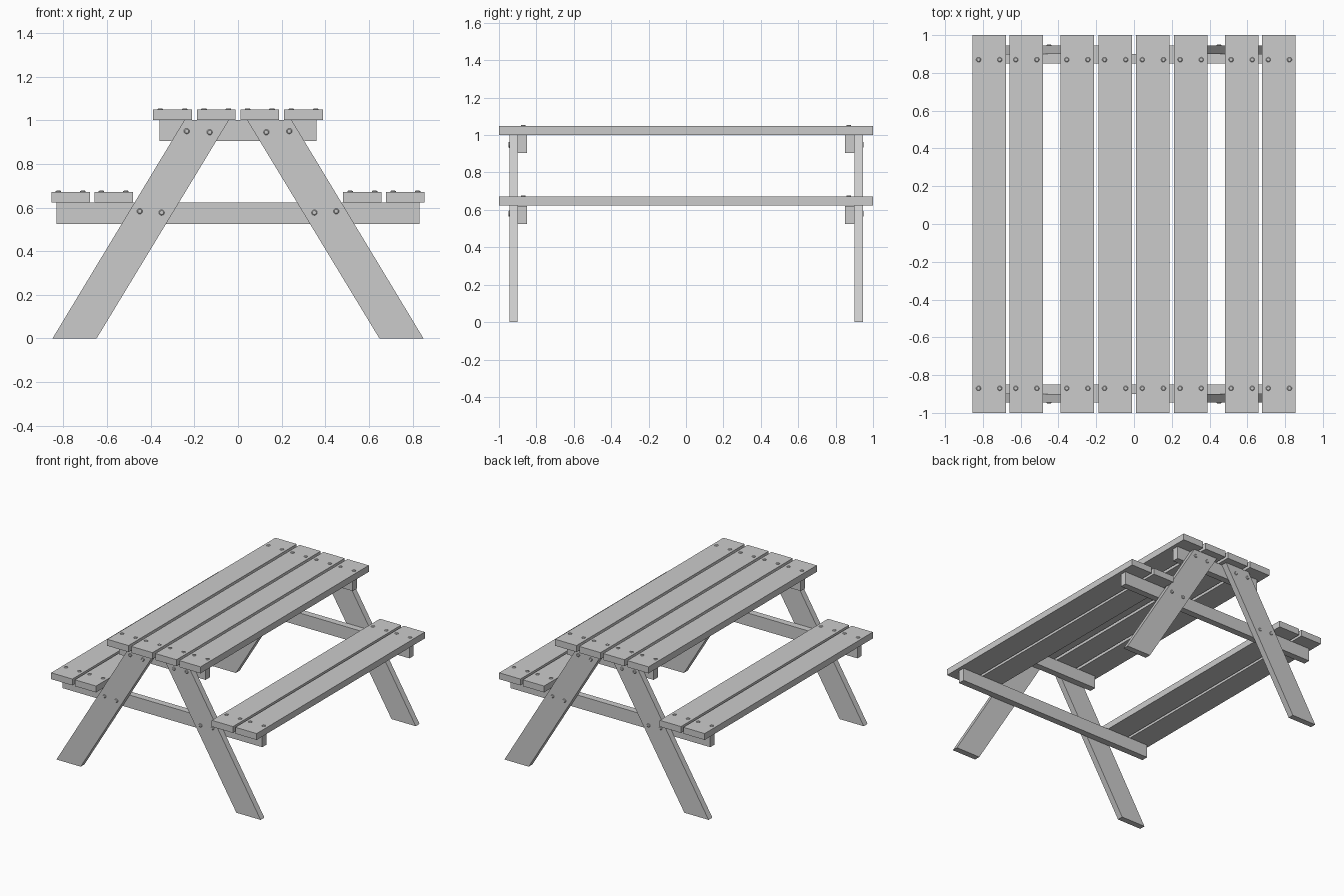
import bpy, bmesh
from math import pi
from mathutils import Matrix, Vector

if "Cube" in bpy.data.objects:
    bpy.data.objects.remove(bpy.data.objects["Cube"])


def finish(name, bm):
    bmesh.ops.recalc_face_normals(bm, faces=bm.faces[:])
    me = bpy.data.meshes.new(name)
    bm.to_mesh(me)
    bm.free()
    ob = bpy.data.objects.new(name, me)
    bpy.context.collection.objects.link(ob)
    return ob


def prism(name, profile, y0, y1):
    """Extrude an x/z profile along y."""
    bm = bmesh.new()
    face = bm.faces.new([bm.verts.new((x, y0, z)) for x, z in profile])
    ext = bmesh.ops.extrude_face_region(bm, geom=[face])
    moved = [v for v in ext["geom"] if isinstance(v, bmesh.types.BMVert)]
    bmesh.ops.translate(bm, verts=moved, vec=(0, y1 - y0, 0))
    return finish(name, bm)


def board(name, x0, x1, y0, y1, z0, z1):
    return prism(name, [(x0, z0), (x1, z0), (x1, z1), (x0, z1)], y0, y1)


def screw(name, base, rotation):
    """Low screw head with a chamfered rim, standing out from a surface."""
    bm = bmesh.new()
    for r1, r2, a, b in ((0.013, 0.013, -0.004, 0.002), (0.013, 0.009, 0.002, 0.005)):
        bmesh.ops.create_cone(bm, cap_ends=True, segments=12, radius1=r1, radius2=r2,
                              depth=b - a, matrix=Matrix.Translation((0, 0, (a + b) / 2)))
    bm.transform(Matrix.Translation(Vector(base)) @ rotation)
    return finish(name, bm)


UP = Matrix.Identity(4)
HALF = 0.0885

# Table top and seat planks, each with two screws per end
planks = [("table_plank", x, 1.0, 1.049) for x in (-0.3, -0.1, 0.1, 0.3)]
planks += [("seat_plank", x, 0.624, 0.672) for x in (-0.767, -0.57, 0.57, 0.767)]
for name, x, z0, z1 in planks:
    board(name, x - HALF, x + HALF, -1, 1, z0, z1)
    for sy in (-1, 1):
        for dx in (-0.056, 0.056):
            screw(name + "_screw", (x + dx, sy * 0.87, z1), UP)

# End frames: slanted legs, top beam, seat beam and bolts
for sy in (-1, 1):
    board("top_beam", -0.36, 0.36, sy * 0.85, sy * 0.90, 0.905, 1.0)
    board("seat_beam", -0.832, 0.832, sy * 0.85, sy * 0.90, 0.525, 0.622)
    outward = Matrix.Rotation(-sy * pi / 2, 4, 'X')
    for sx in (-1, 1):
        leg = [(0.85, 0), (0.648, 0), (0.042, 1), (0.246, 1)]
        prism("leg", [(sx * x, z) for x, z in leg], sy * 0.90, sy * 0.945)
        for x, z in ((0.235, 0.95), (0.13, 0.945), (0.35, 0.577), (0.45, 0.583)):
            screw("leg_bolt", (sx * x, sy * 0.945, z), outward)
